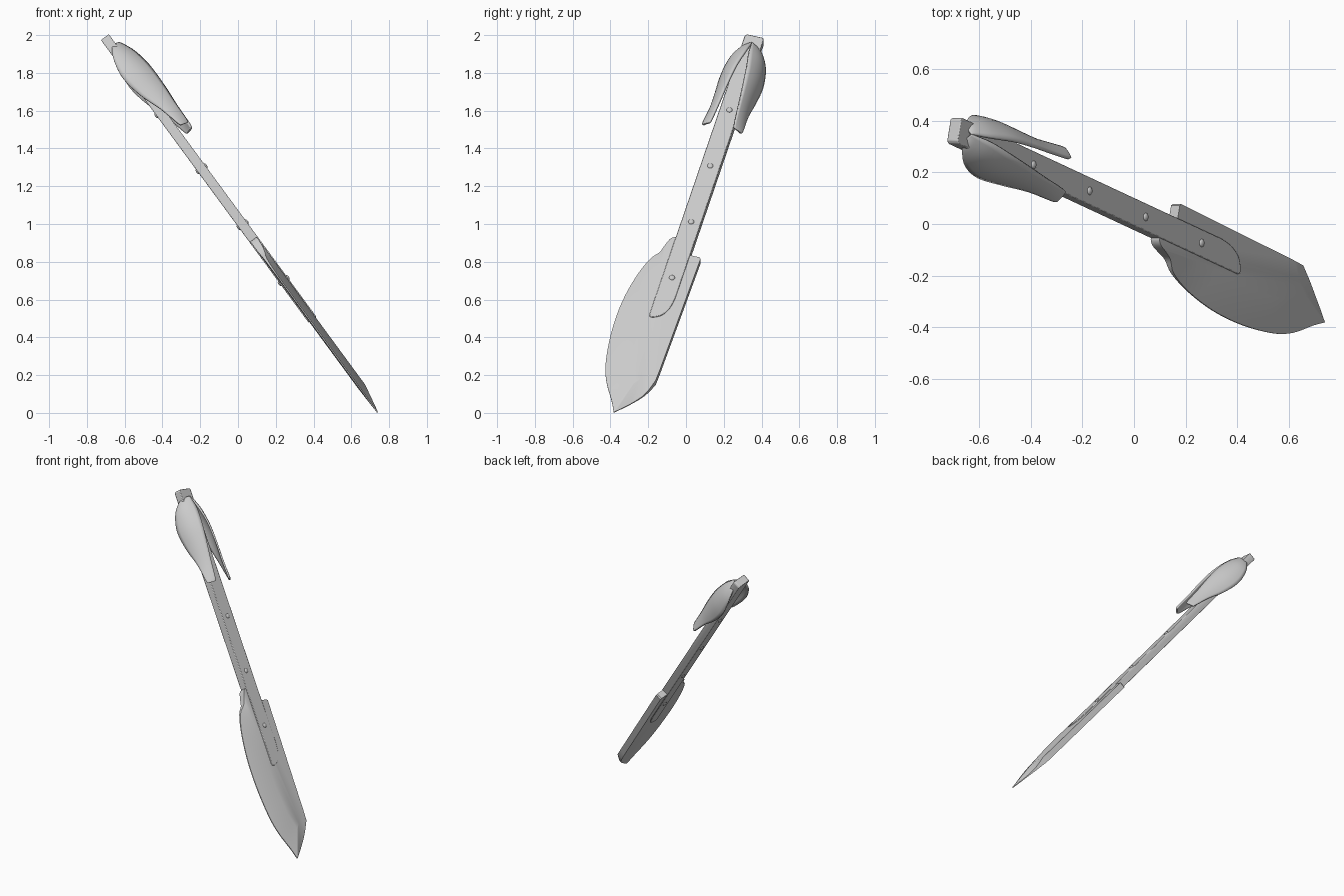
import bpy, bmesh, math
from mathutils import Matrix, Vector

if "Cube" in bpy.data.objects:
    bpy.data.objects.remove(bpy.data.objects["Cube"])

# Tilted frame: local x runs down the shaft, y across the blade, z out of its face
D = Vector((0.571, -0.266, -0.777)).normalized()
N = Vector((0.806, 0, 0.592))
N = (N - D * N.dot(D)).normalized()
W = N.cross(D)
FRAME = Matrix((D, W, N)).transposed().to_4x4()
FRAME.translation = (0.463, -0.177, 0.400)


def spline(pts, n):
    """Catmull-Rom through tuples of any size."""
    out = []
    for i in range(len(pts) - 1):
        a, b = pts[max(i - 1, 0)], pts[i]
        c, d = pts[i + 1], pts[min(i + 2, len(pts) - 1)]
        for k in range(n):
            t = k / n
            out.append(tuple(0.5 * (2 * q + (r - p) * t + (2 * p - 5 * q + 4 * r - s) * t * t
                                    + (3 * q - p - 3 * r + s) * t ** 3)
                             for p, q, r, s in zip(a, b, c, d)))
    return out + [pts[-1]]


def finish(name, bm, angle=35):
    bmesh.ops.remove_doubles(bm, verts=bm.verts, dist=1e-5)
    bmesh.ops.recalc_face_normals(bm, faces=bm.faces)
    me = bpy.data.meshes.new(name)
    bm.to_mesh(me)
    bm.free()
    ob = bpy.data.objects.new(name, me)
    bpy.context.collection.objects.link(ob)
    ob.matrix_world = FRAME
    bpy.ops.object.select_all(action='DESELECT')
    ob.select_set(True)
    bpy.context.view_layer.objects.active = ob
    bpy.ops.object.shade_smooth_by_angle(angle=math.radians(angle))
    return ob


# Shaft: flat bar with a slanted round end lying over the blade
bm = bmesh.new()
end = spline([(-0.26, 0.052), (-0.195, 0.042), (-0.14, 0.015), (-0.113, -0.025), (-0.112, -0.047)], 4)
outline = [(-2.035, -0.042), (-2.035, 0.045), (-2.025, 0.052)] + end + [(-0.125, -0.052), (-2.025, -0.052)]
face = bm.faces.new([bm.verts.new((u, v, -0.026)) for u, v in outline])
ext = bmesh.ops.extrude_face_region(bm, geom=[face])
bmesh.ops.translate(bm, vec=(0, 0, 0.052), verts=[g for g in ext['geom'] if isinstance(g, bmesh.types.BMVert)])
shaft = finish("shaft", bm)
bev = shaft.modifiers.new("soft_edges", 'BEVEL')
bev.width, bev.segments = 0.006, 2

# Blade: thick spine, ground on the front face towards the curved edge (u, v, sharpness)
edge = spline([(0.284, 0.095, 0), (0.37, 0.059, 0.75), (0.448, 0.0, 1), (0.521, -0.069, 1)], 5)
edge += spline([(0.521, -0.069, 1), (0.448, -0.102, 1), (0.329, -0.164, 1), (0.203, -0.200, 1),
                (0.005, -0.222, 1), (-0.187, -0.220, 1), (-0.365, -0.193, 1), (-0.492, -0.152, 0.8),
                (-0.544, -0.111, 0.4), (-0.588, -0.095, 0.1), (-0.632, -0.079, 0), (-0.650, -0.062, 0),
                (-0.652, -0.047, 0)], 4)[1:]
loop = edge + [(-0.652, -0.03, 0), (-0.558, 0.03, 0), (-0.558, 0.105, 0), (-0.55, 0.112, 0), (0.22, 0.098, 0)]
bm = bmesh.new()
rings = [[], [], [], []]
for u, v, k in loop:
    k = min(max(k, 0), 1)
    iu, iv = u + k * 0.33 * (-0.02 - u), v + k * 0.55 * (0.03 - v)
    rings[0].append(bm.verts.new((iu, iv, 0.021)))
    rings[1].append(bm.verts.new((u, v, 0.021 - 0.031 * k)))
    rings[2].append(bm.verts.new((u, v, -0.021 + 0.005 * k)))
    rings[3].append(bm.verts.new((iu, iv, -0.021)))
for a, b in zip(rings, rings[1:]):
    for i in range(len(loop)):
        j = (i + 1) % len(loop)
        bm.faces.new((a[i], a[j], b[j], b[i]))
bm.faces.new(rings[0])
bm.faces.new(rings[3][::-1])
finish("blade", bm)

# Ribbon: cupped petal beside the shaft top, mirrored (u, inner v, inner t, outer v, outer t, bulge)
stations = spline([(-1.975, 0.0, 0.042, 0.022, 0.012, 0.0), (-1.95, 0.002, 0.055, 0.06, -0.008, 0.01),
                   (-1.88, 0.010, 0.082, 0.098, -0.036, 0.02), (-1.77, 0.028, 0.100, 0.114, -0.052, 0.022),
                   (-1.64, 0.042, 0.100, 0.108, -0.030, 0.016), (-1.52, 0.052, 0.092, 0.102, 0.012, 0.008),
                   (-1.40, 0.062, 0.088, 0.107, 0.042, 0.004), (-1.38, 0.070, 0.080, 0.103, 0.050, 0.002)], 4)
bm = bmesh.new()
rows = []
for u, vi, ti, vo, to, bulge in stations:
    row = []
    for k in range(9):
        f = k / 8
        h = bulge * 4 * f * (1 - f)
        row.append(bm.verts.new((u, vi + (vo - vi) * f + h * 0.85, ti + (to - ti) * f + h * 0.5)))
    rows.append(row)
for a, b in zip(rows, rows[1:]):
    for k in range(8):
        bm.faces.new((a[k], a[k + 1], b[k + 1], b[k]))
ribbon = finish("ribbons", bm, 50)
sol = ribbon.modifiers.new("thickness", 'SOLIDIFY')
sol.thickness, sol.offset = 0.012, 0
mir = ribbon.modifiers.new("pair", 'MIRROR')
mir.use_axis = (False, True, False)
mir.use_mirror_merge = False

# Rivets: low domes on both faces of the shaft
bm = bmesh.new()
for i in range(4):
    for side in (-1, 1):
        bmesh.ops.create_uvsphere(bm, u_segments=16, v_segments=8, radius=0.016,
                                  matrix=Matrix.Translation((-1.53 + 0.381 * i, 0, 0.025 * side))
                                  @ Matrix.Diagonal((1, 1, 0.55, 1)))
finish("rivets", bm, 60)
